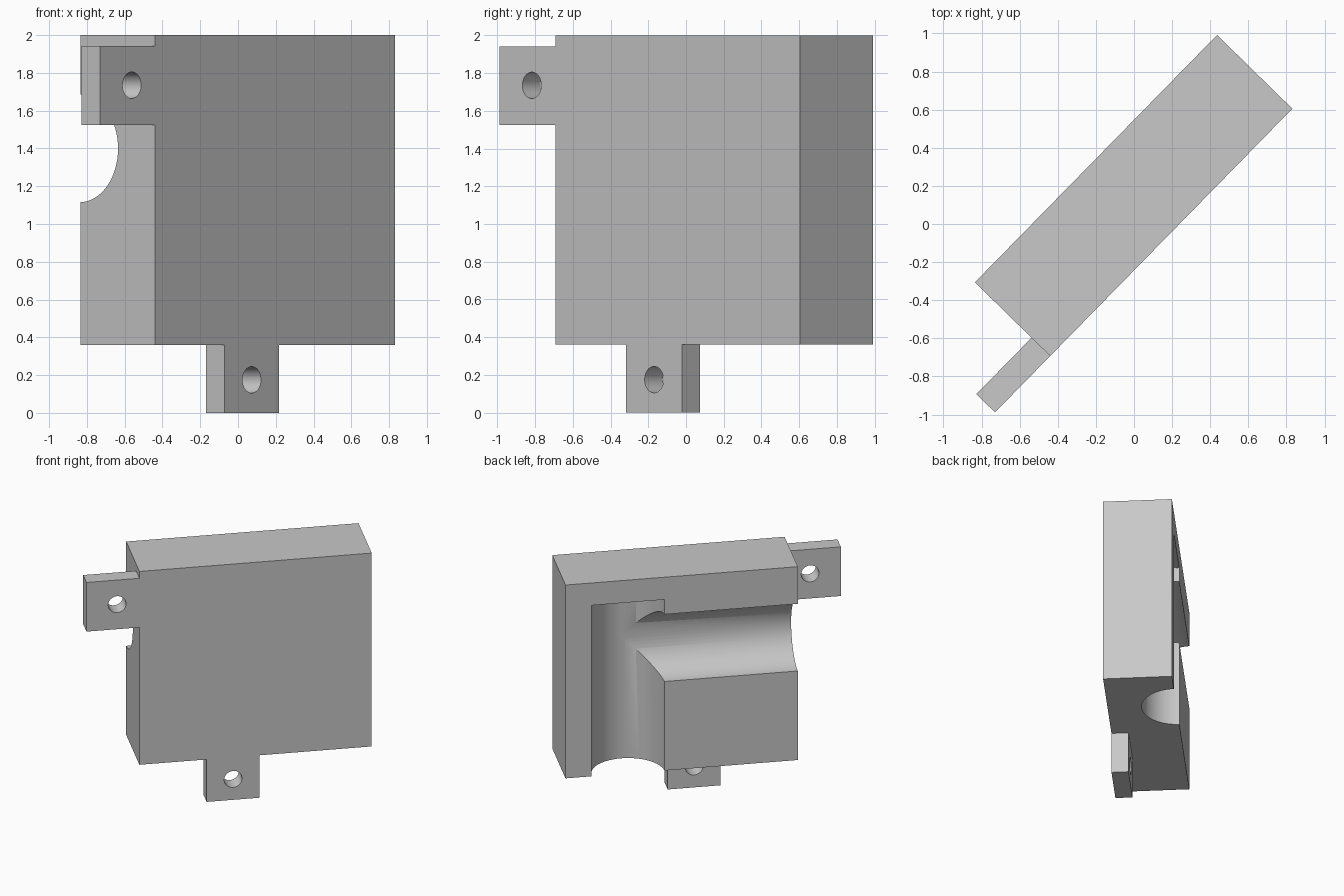
import bpy
import math
from mathutils import Matrix, Vector

cube = bpy.data.objects.get("Cube")
if cube:
    bpy.data.objects.remove(cube, do_unlink=True)

# Main sizes, in a frame along the block: u = length, v = thickness, z = height
LENGTH, THICK, BASE, TOP = 1.817, 0.553, 0.36, 2.0
TAB, TAB_THICK, HOLE_R = 0.414, 0.137, 0.07
GROOVE_R, GROOVE_U, GROOVE_Z = 0.285, 1.328, 1.4
PLACE = Matrix.Translation((-0.44, -0.693, 0)) @ Matrix.Rotation(math.radians(45.6), 4, "Z")

grey = bpy.data.materials.new("light grey")
grey.use_nodes = True
colour = (0.58, 0.58, 0.58, 1)
grey.diffuse_color = colour
grey.node_tree.nodes["Principled BSDF"].inputs["Base Color"].default_value = colour


def box(name, low, high):
    low, high = Vector(low), Vector(high)
    bpy.ops.mesh.primitive_cube_add(size=1)
    ob = bpy.context.object
    ob.name = name
    ob.data.transform(Matrix.Translation((low + high) / 2) @ Matrix.Diagonal((*(high - low), 1)))
    ob.data.materials.append(grey)
    return ob


def rod(start, end, radius):
    start, end = Vector(start), Vector(end)
    axis = end - start
    bpy.ops.mesh.primitive_cylinder_add(vertices=64, radius=radius, depth=axis.length)
    ob = bpy.context.object
    turn = axis.to_track_quat("Z", "Y").to_matrix().to_4x4()
    ob.data.transform(Matrix.Translation((start + end) / 2) @ turn)
    ob.data.materials.append(grey)
    return ob


def cut(ob, cutter):
    mod = ob.modifiers.new("cut", "BOOLEAN")
    mod.operation = "DIFFERENCE"
    mod.solver = "EXACT"
    mod.object = cutter
    bpy.context.view_layer.objects.active = ob
    bpy.ops.object.modifier_apply(modifier=mod.name)
    bpy.data.objects.remove(cutter, do_unlink=True)


def finish(ob):
    ob.matrix_world = PLACE
    bpy.ops.object.select_all(action="DESELECT")
    ob.select_set(True)
    bpy.context.view_layer.objects.active = ob
    bpy.ops.object.shade_smooth_by_angle(angle=math.radians(30))


# Block with a vertical groove and a side groove meeting it on the back
block = box("block", (0, 0, BASE), (LENGTH, THICK, TOP))
axis_v = THICK + 0.005
cut(block, rod((GROOVE_U, axis_v, BASE - 0.1), (GROOVE_U, axis_v, 1.81), GROOVE_R))
cut(block, rod((-0.1, axis_v, GROOVE_Z), (GROOVE_U, axis_v, GROOVE_Z), GROOVE_R))
finish(block)

# Mounting tabs, each with a round screw hole
tabs = {
    "side_tab": ((-TAB, 1.525), (0, 1.942), (-0.174, 1.735)),
    "bottom_tab": ((0.526, 0), (0.526 + TAB, BASE), (0.733, 0.175)),
}
for name, (low, high, hole) in tabs.items():
    tab = box(name, (low[0], 0, low[1]), (high[0], TAB_THICK, high[1]))
    cut(tab, rod((hole[0], -0.1, hole[1]), (hole[0], TAB_THICK + 0.1, hole[1]), HOLE_R))
    finish(tab)
